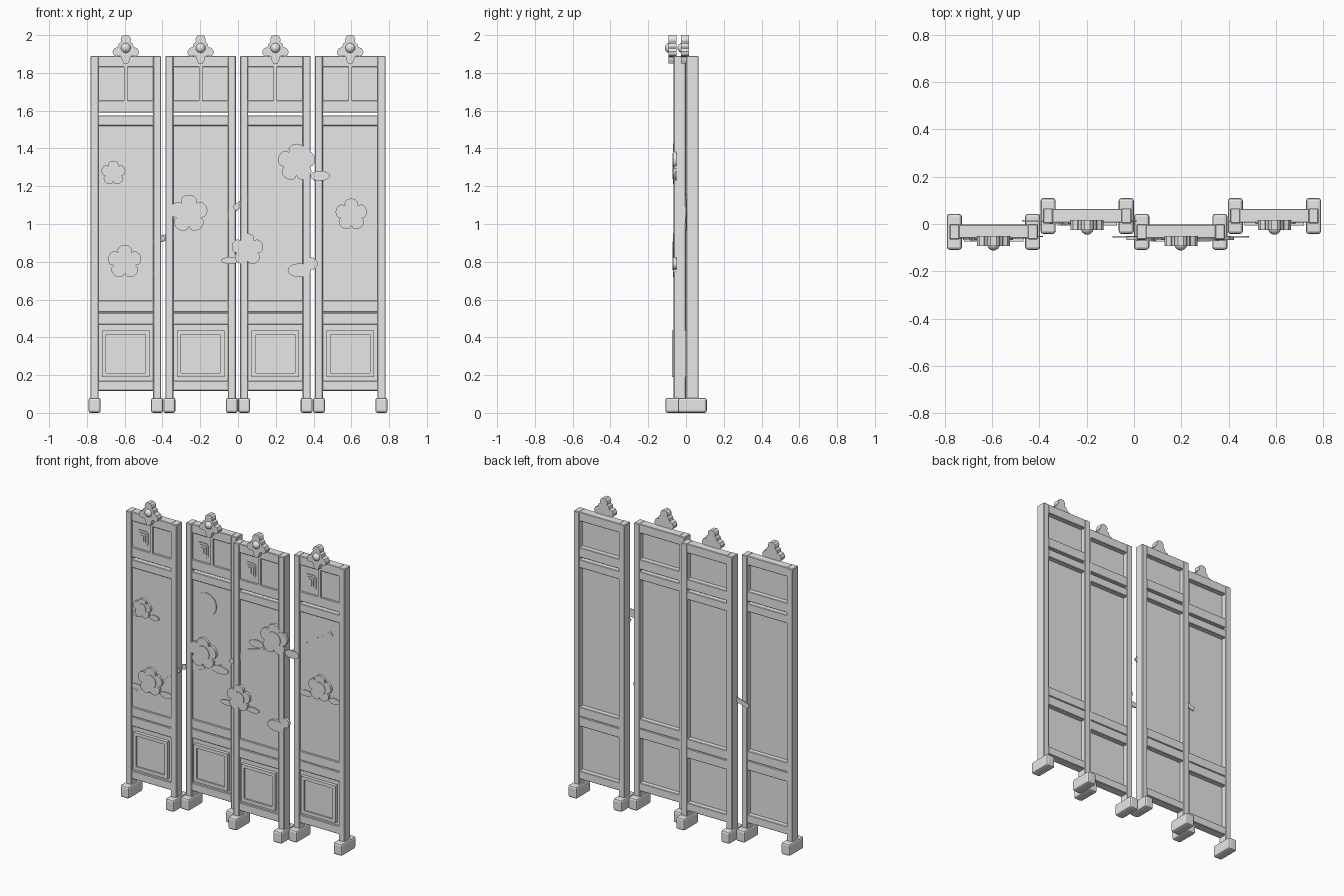
import bpy, bmesh, math
from mathutils import Vector

cube = bpy.data.objects.get("Cube")
if cube:
    bpy.data.objects.remove(cube, do_unlink=True)

GREY = (0.8, 0.8, 0.8, 1)
mat = bpy.data.materials.new("light_grey")
mat.use_nodes = True
mat.diffuse_color = GREY
mat.node_tree.nodes["Principled BSDF"].inputs["Base Color"].default_value = GREY


def finish(bm, name, bevel=0, segments=1):
    bmesh.ops.recalc_face_normals(bm, faces=bm.faces)
    mesh = bpy.data.meshes.new(name)
    bm.to_mesh(mesh)
    bm.free()
    mesh.materials.append(mat)
    ob = bpy.data.objects.new(name, mesh)
    bpy.context.collection.objects.link(ob)
    if bevel:
        mod = ob.modifiers.new("bevel", "BEVEL")
        mod.width, mod.segments = bevel, segments
    return ob


def box(name, x, y, z, bevel=0, segments=1):
    """Box from (min, max) ranges."""
    bm = bmesh.new()
    bmesh.ops.create_cube(bm, size=1)
    for v in bm.verts:
        v.co = [r[0] if c < 0 else r[1] for c, r in zip(v.co, (x, y, z))]
    return finish(bm, name, bevel, segments)


def plate(name, outline, front, back):
    """Outline in x, z made solid between two depths."""
    bm = bmesh.new()
    face = bm.faces.new([bm.verts.new((x, front, z)) for x, z in outline])
    new = bmesh.ops.extrude_face_region(bm, geom=[face])["geom"]
    moved = [g for g in new if isinstance(g, bmesh.types.BMVert)]
    bmesh.ops.translate(bm, verts=moved, vec=(0, back - front, 0))
    return finish(bm, name)


def oval(x, z, rx, rz, n=32, lobes=0, turn=0):
    pts = []
    for i in range(n):
        a = math.tau * i / n
        r = 0.68 + 0.32 * math.sqrt(abs(math.cos(lobes * (a - turn) / 2))) if lobes else 1
        pts.append((x + rx * r * math.cos(a), z + rz * r * math.sin(a)))
    return pts


def octagon(x, z, hx, hz, c):
    quarter = [(hx - c, hz), (hx, hz - c)]
    right = quarter + [(a, -b) for a, b in reversed(quarter)]
    return [(x + a, z + b) for a, b in right] + [(x - a, z + b) for a, b in reversed(right)]


def ribbon(path, widths):
    pts = [Vector(p) for p in path]
    up, low = [], []
    for i, p in enumerate(pts):
        d = (pts[min(i + 1, len(pts) - 1)] - pts[max(i - 1, 0)]).normalized()
        n = Vector((-d.y, d.x)) * widths[i] / 2
        up.append(p + n)
        low.append(p - n)
    return [tuple(p) for p in up + low[::-1]]


STEP, HALF, STILE, DEPTH = 0.396, 0.187, 0.043, 0.0325
BOARD = -0.018
RAILS = [(0.117, 0.17), (0.467, 0.53), (0.533, 0.595), (1.52, 1.574), (1.59, 1.655), (1.83, 1.89)]
FINIAL = [(0.012, 2.0), (0.022, 1.992), (0.027, 1.978), (0.025, 1.963), (0.037, 1.955),
          (0.041, 1.938), (0.06, 1.93), (0.07, 1.912), (0.066, 1.895), (0.05, 1.887),
          (0.034, 1.893), (0.024, 1.885), (0.02, 1.868), (0.012, 1.85)]

# Painted-relief layout for each panel: branch path, flowers (x, z, radius), leaves (x, z, rx, rz)
BRANCH = [
    [(-0.725, 0.67), (-0.57, 0.79), (-0.46, 0.9), (-0.39, 0.93)],
    [(-0.47, 0.9), (-0.36, 0.935), (-0.12, 0.99), (0.0, 1.095)],
    [(-0.02, 1.08), (0.12, 1.19), (0.22, 1.215), (0.38, 1.235)],
    [(0.4, 1.235), (0.48, 1.29), (0.58, 1.36), (0.68, 1.43)],
]
FLOWERS = [
    [(-0.66, 1.27, 0.065), (-0.6, 0.8, 0.09)],
    [(-0.26, 1.055, 0.1)],
    [(0.05, 0.865, 0.085), (0.31, 1.325, 0.1)],
    [(0.6, 1.05, 0.085)],
]
LEAVES = [
    [(-0.577, 1.225, 0.035, 0.018), (-0.71, 1.22, 0.025, 0.018),
     (-0.49, 0.735, 0.045, 0.02), (-0.705, 0.735, 0.035, 0.02)],
    [(-0.143, 0.972, 0.065, 0.026), (-0.3, 0.955, 0.05, 0.02)],
    [(-0.04, 0.807, 0.05, 0.018), (0.145, 0.807, 0.05, 0.018),
     (0.175, 1.255, 0.052, 0.025), (0.435, 1.255, 0.052, 0.026)],
    [(0.49, 0.987, 0.045, 0.02), (0.7, 0.987, 0.04, 0.02)],
]

for i in range(4):
    cx = (i - 1.5) * STEP
    cy = -0.033 if i % 2 == 0 else 0.034
    tag = f"_{i + 1}"
    xr = lambda a, b: (cx + a, cx + b)
    yr = lambda a, b: (cy + a, cy + b)

    # Frame: stiles on feet, rails and recessed boards
    for s, side in ((-1, "right"), (1, "left")):
        mid = s * (HALF - STILE / 2)
        box(f"{side}_stile" + tag, xr(mid - STILE / 2, mid + STILE / 2),
            yr(-DEPTH, DEPTH), (0.06, 1.89), 0.004)
        box(f"{side}_foot" + tag, xr(mid - 0.032, mid + 0.032),
            yr(-0.076, 0.076), (0, 0.08), 0.012, 2)
    inner = HALF - STILE + 0.004
    for k, z in enumerate(RAILS):
        box(f"rail_{k + 1}" + tag, xr(-inner, inner), yr(-0.028, 0.03), z, 0.003)
    for name, z in (("lower_board", (0.14, 1.55)), ("upper_board", (1.62, 1.86))):
        box(name + tag, xr(-inner, inner), yr(BOARD, -0.003), z)

    # Bottom square moulding
    for s in (-1, 1):
        a, b = sorted((s * 0.126, s * 0.104))
        box("moulding_side" + tag, xr(a, b), yr(-0.04, BOARD), (0.19, 0.437))
        zc = 0.3135 + s * 0.1125
        box("moulding_bar" + tag, xr(-0.104, 0.104), yr(-0.04, BOARD), (zc - 0.011, zc + 0.011))
    box("moulding_field" + tag, xr(-0.104, 0.104), yr(-0.03, BOARD), (0.21, 0.417))

    # Top muntin and stepped octagonal badge
    box("muntin" + tag, xr(-0.009, 0.009), yr(-0.028, BOARD), (1.65, 1.835))
    for hx, hz, c, front in ((0.04, 0.048, 0.014, -0.024), (0.027, 0.034, 0.008, -0.028),
                             (0.013, 0.02, 0.002, -0.032)):
        plate("badge" + tag, octagon(cx - 0.069, 1.735, hx, hz, c), cy + front, cy + BOARD)

    # Finial with a round boss
    crest = [(cx + x, z) for x, z in FINIAL] + [(cx - x, z) for x, z in reversed(FINIAL)]
    plate("finial" + tag, crest, cy - 0.06, cy - 0.018)
    bm = bmesh.new()
    bmesh.ops.create_uvsphere(bm, u_segments=24, v_segments=12, radius=0.027)
    for f in bm.faces:
        f.smooth = True
    boss = finish(bm, "finial_boss" + tag)
    boss.location = (cx, cy - 0.052, 1.932)

    # Branch, leaves and blossoms
    widths = [0.03, 0.034, 0.034, 0.03]
    plate("branch" + tag, ribbon(BRANCH[i], widths), cy - 0.023, cy + BOARD + 0.001)
    for x, z, rx, rz in LEAVES[i]:
        plate("leaf" + tag, oval(x, z, rx, rz, 24), cy - 0.025, cy + BOARD + 0.001)
    for x, z, r in FLOWERS[i]:
        plate("petals" + tag, oval(x, z, r, r, 60, 5, math.pi / 2), cy - 0.035, cy + BOARD)
        plate("blossom_centre" + tag, oval(x, z, r * 0.5, r * 0.5), cy - 0.039, cy + BOARD)

    # Moon disc on the second panel, raised bud pair on the third
    if i == 1:
        plate("moon", oval(-0.243, 1.38, 0.076, 0.076, 48), cy - 0.024, cy + BOARD)
    if i == 2:
        plate("bud_large", oval(0.325, 0.755, 0.062, 0.036), cy - 0.036, cy + BOARD)
        plate("bud_small", oval(0.39, 0.79, 0.032, 0.032), cy - 0.0355, cy + BOARD)
